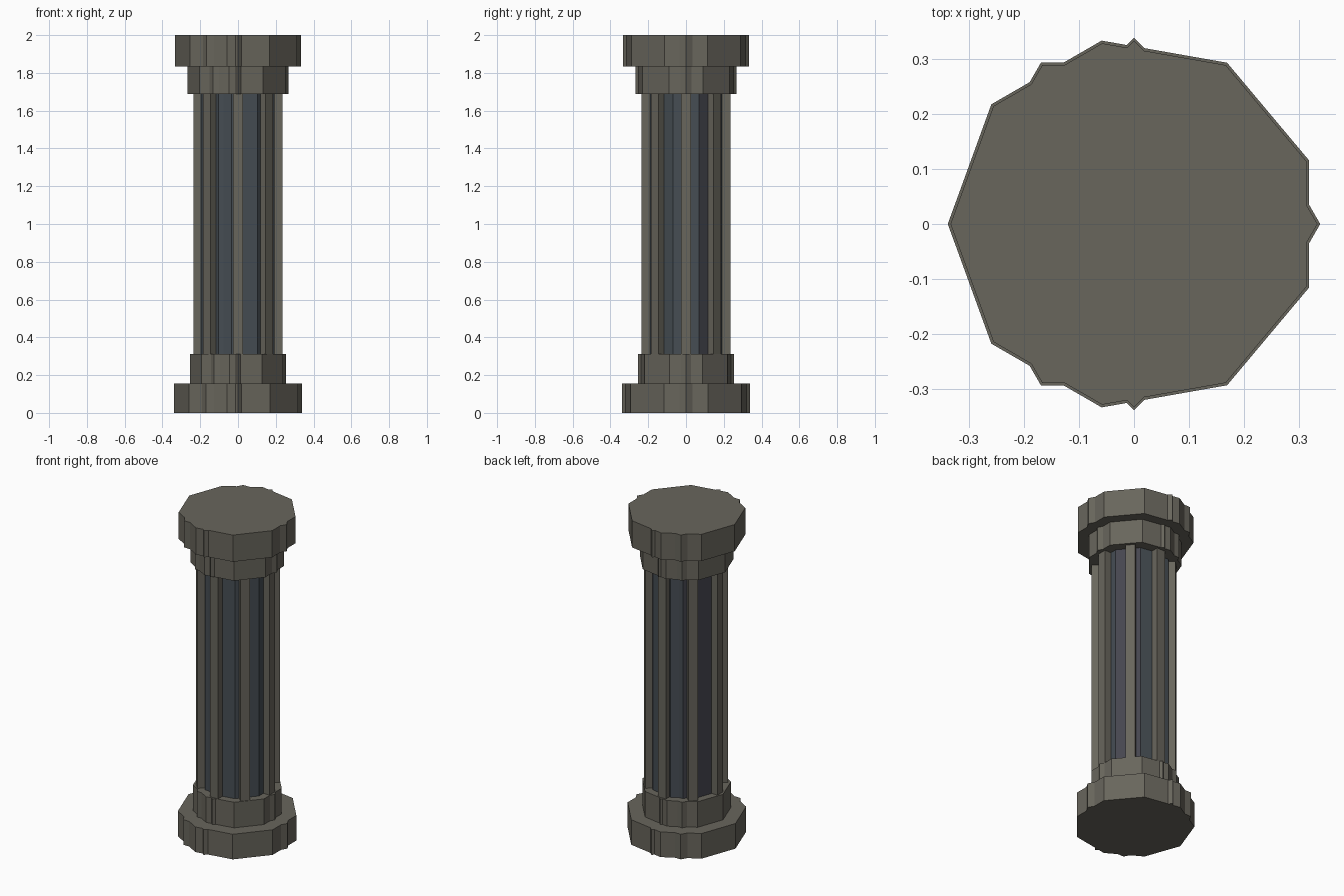
import bpy, bmesh, math
from math import radians, cos, sin, pi
from mathutils import Matrix, Vector

cube = bpy.data.objects.get("Cube")
if cube:
    bpy.data.objects.remove(cube, do_unlink=True)


def material(name, rgb):
    m = bpy.data.materials.new(name)
    m.use_nodes = True
    m.diffuse_color = (*rgb, 1)
    m.node_tree.nodes["Principled BSDF"].inputs["Base Color"].default_value = (*rgb, 1)
    return m


stone = material("warm grey stone", (0.14, 0.132, 0.108))
slate = material("blue grey slate", (0.061, 0.075, 0.088))
violet = material("violet grey slate", (0.06, 0.061, 0.078))


def outline(radius):
    """Outer contour of a nonagon, a hexagon and a square laid over each other."""
    polygons, lines, points = [], [], []
    for sides in (9, 6, 4):
        apothem = radius * cos(pi / sides)
        edges = []
        for i in range(sides):
            corner = pi + 2 * pi * i / sides
            normal = corner + pi / sides
            points.append(Vector((radius * cos(corner), radius * sin(corner))))
            edges.append((Vector((cos(normal), sin(normal))), apothem))
        polygons.append(edges)
        lines += edges
    # Crossings between the edge lines
    for i, (n, a) in enumerate(lines):
        for m, b in lines[:i]:
            det = n.x * m.y - n.y * m.x
            if abs(det) > 1e-4:
                points.append(Vector(((a * m.y - b * n.y) / det, (b * n.x - a * m.x) / det)))
    # Keep only the points lying on the outer contour
    kept = []
    for p in points:
        gauge = min(max(n.dot(p) / a for n, a in edges) for edges in polygons)
        if abs(gauge - 1) < 1e-5 and all((p - q).length > 1e-4 for q in kept):
            kept.append(p)
    return sorted(kept, key=lambda p: math.atan2(p.y, p.x))


def finish(name, bm, mats):
    mesh = bpy.data.meshes.new(name)
    bmesh.ops.recalc_face_normals(bm, faces=bm.faces)
    bm.to_mesh(mesh)
    bm.free()
    for m in mats:
        mesh.materials.append(m)
    obj = bpy.data.objects.new(name, mesh)
    bpy.context.collection.objects.link(obj)
    return obj


def drum(name, radius, bottom, top, mats):
    bm = bmesh.new()
    face = bm.faces.new([bm.verts.new((p.x, p.y, bottom)) for p in outline(radius)])
    side = bmesh.ops.extrude_face_region(bm, geom=[face], use_keep_orig=True)
    raised = [v for v in side["geom"] if isinstance(v, bmesh.types.BMVert)]
    bmesh.ops.translate(bm, verts=raised, vec=(0, 0, top - bottom))
    bmesh.ops.dissolve_limit(bm, angle_limit=radians(0.5), verts=bm.verts, edges=bm.edges)
    return finish(name, bm, mats)


# Stepped base and capital
drum("base_plate", 0.338, 0, 0.155, [stone])
drum("base_collar", 0.253, 0.155, 0.313, [stone])
drum("capital_collar", 0.267, 1.687, 1.835, [stone])
drum("capital_plate", 0.333, 1.835, 2, [stone])

# Dark shaft core, with two flute sectors in the violet tone
core = drum("shaft_core", 0.205, 0.3, 1.7, [slate, violet])
for f in core.data.polygons:
    angle = math.degrees(math.atan2(f.normal.y, f.normal.x))
    if abs(f.normal.z) < 0.5 and (0 < angle < 50 or 140 < angle < 180):
        f.material_index = 1

# Eight upright ribs around the shaft
bm = bmesh.new()
for i in range(8):
    place = (Matrix.Rotation(i * pi / 4, 4, "Z") @ Matrix.Translation((0.2, 0, 1))
             @ Matrix.Diagonal((0.07, 0.055, 1.4, 1)))
    bmesh.ops.create_cube(bm, size=1, matrix=place)
finish("shaft_ribs", bm, [stone])
